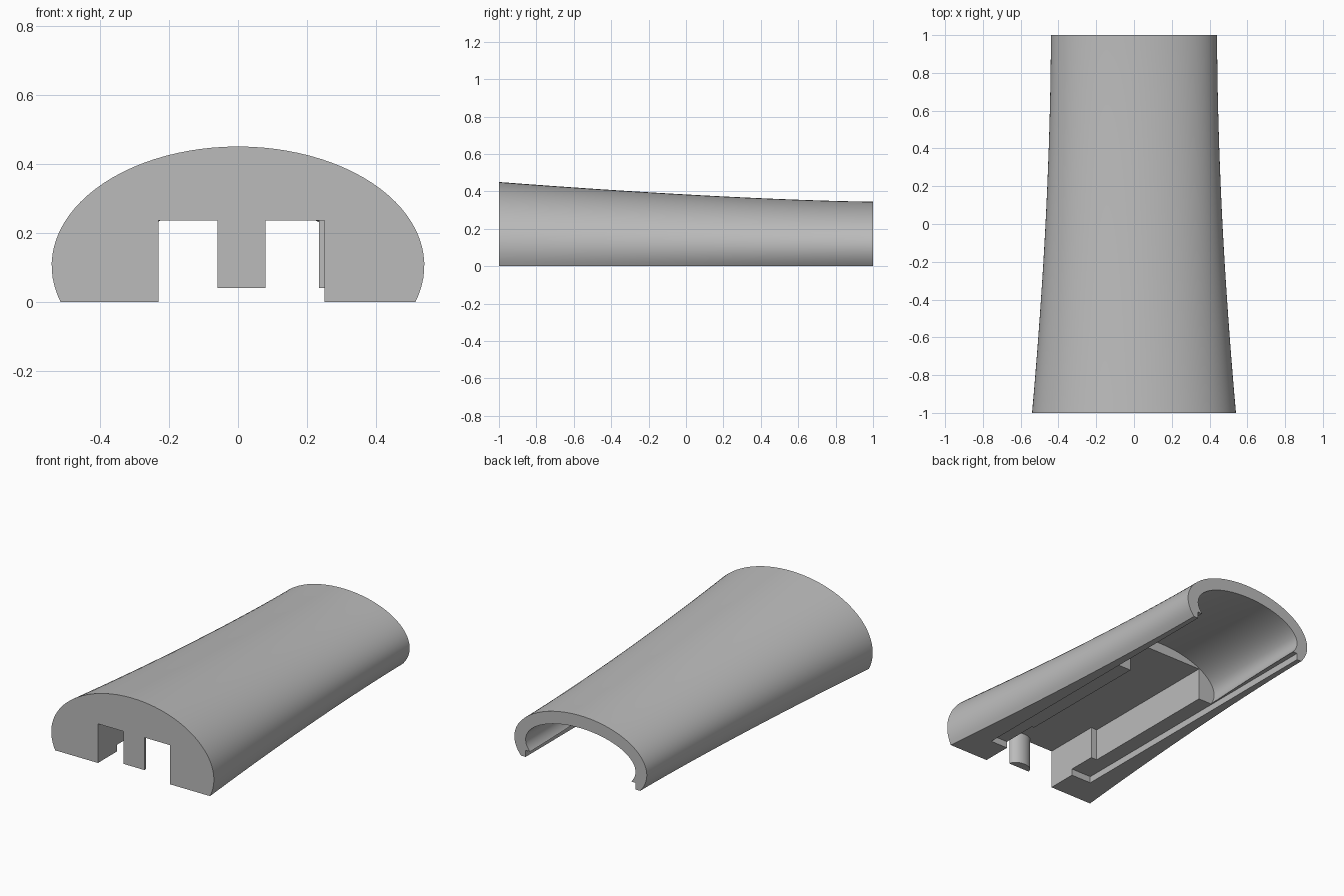
import bpy, bmesh
from math import cos, sin, asin, pi

cube = bpy.data.objects.get("Cube")
if cube:
    bpy.data.objects.remove(cube, do_unlink=True)

grey = bpy.data.materials.new("mid grey")
grey.use_nodes = True
grey.diffuse_color = (0.5, 0.5, 0.5, 1)
grey.node_tree.nodes["Principled BSDF"].inputs["Base Color"].default_value = (0.5, 0.5, 0.5, 1)

CENTRE = 0.105   # height of the widest line
CEILING = 0.235  # roof of the inner channel
LEDGE = 0.04     # depth of the recess for a base plate


def loft(name, sections):
    """Skin a list of equal-length closed sections and cap both ends."""
    bm = bmesh.new()
    rings = [[bm.verts.new(p) for p in s] for s in sections]
    n = len(rings[0])
    for a, b in zip(rings, rings[1:]):
        for i in range(n):
            j = (i + 1) % n
            bm.faces.new((a[i], a[j], b[j], b[i]))
    bm.faces.new(rings[0])
    bm.faces.new(rings[-1])
    bmesh.ops.recalc_face_normals(bm, faces=bm.faces)
    mesh = bpy.data.meshes.new(name)
    bm.to_mesh(mesh)
    bm.free()
    obj = bpy.data.objects.new(name, mesh)
    bpy.context.collection.objects.link(obj)
    mesh.materials.append(grey)
    return obj


def arch(y, inset=0.0, floor=0.0, steps=56):
    """Elliptical arch, flat at the floor, which tapers to the back."""
    t = max(0.0, (1 - y) / 2)
    a = 0.44 + 0.10 * t ** 1.8 - inset
    b = 0.24 + 0.105 * t ** 1.45 - inset
    low = asin((floor - CENTRE) / b)
    angles = [low + (pi - 2 * low) * i / steps for i in range(steps + 1)]
    return [(a * cos(k), y, CENTRE + b * sin(k)) for k in angles]


def box(name, x0, x1, y0, y1, z0, z1):
    return loft(name, [[(x0, y, z0), (x1, y, z0), (x1, y, z1), (x0, y, z1)]
                       for y in (y0, y1)])


def cut(target, cutter):
    cutter.hide_render = True
    mod = target.modifiers.new("cut", 'BOOLEAN')
    mod.operation = 'DIFFERENCE'
    mod.solver = 'EXACT'
    mod.object = cutter
    bpy.context.view_layer.objects.active = target
    bpy.ops.object.modifier_apply(modifier=mod.name)
    bpy.data.objects.remove(cutter, do_unlink=True)


def smooth(obj):
    bpy.ops.object.select_all(action='DESELECT')
    obj.select_set(True)
    bpy.context.view_layer.objects.active = obj
    bpy.ops.object.shade_smooth_by_angle(angle=pi / 6)


# Tapered outer body
body = loft("handle_shell", [arch(-1 + i / 10) for i in range(21)])

# Hollow rear half
cut(body, loft("rear_hollow", [arch(0.25 + i / 10, 0.075, 0.02) for i in range(9)]))

# Recess for the base plate, narrow front channel, wider middle channel
cut(body, box("plate_recess", -0.365, 0.365, -0.82, 1.1, -0.1, LEDGE))
cut(body, box("front_channel", -0.23, 0.25, -1.1, -0.6, -0.1, CEILING))
cut(body, box("middle_channel", -0.27, 0.235, -0.65, 0.3, -0.1, CEILING))
smooth(body)

# Post hanging in the front opening, flat in front and rounded behind
post = loft("front_post", [[(0.01 + 0.07 * cos(pi * i / 16), -1 + 0.05 * sin(pi * i / 16), z)
                            for i in range(17)] for z in (LEDGE, CEILING)])
smooth(post)
